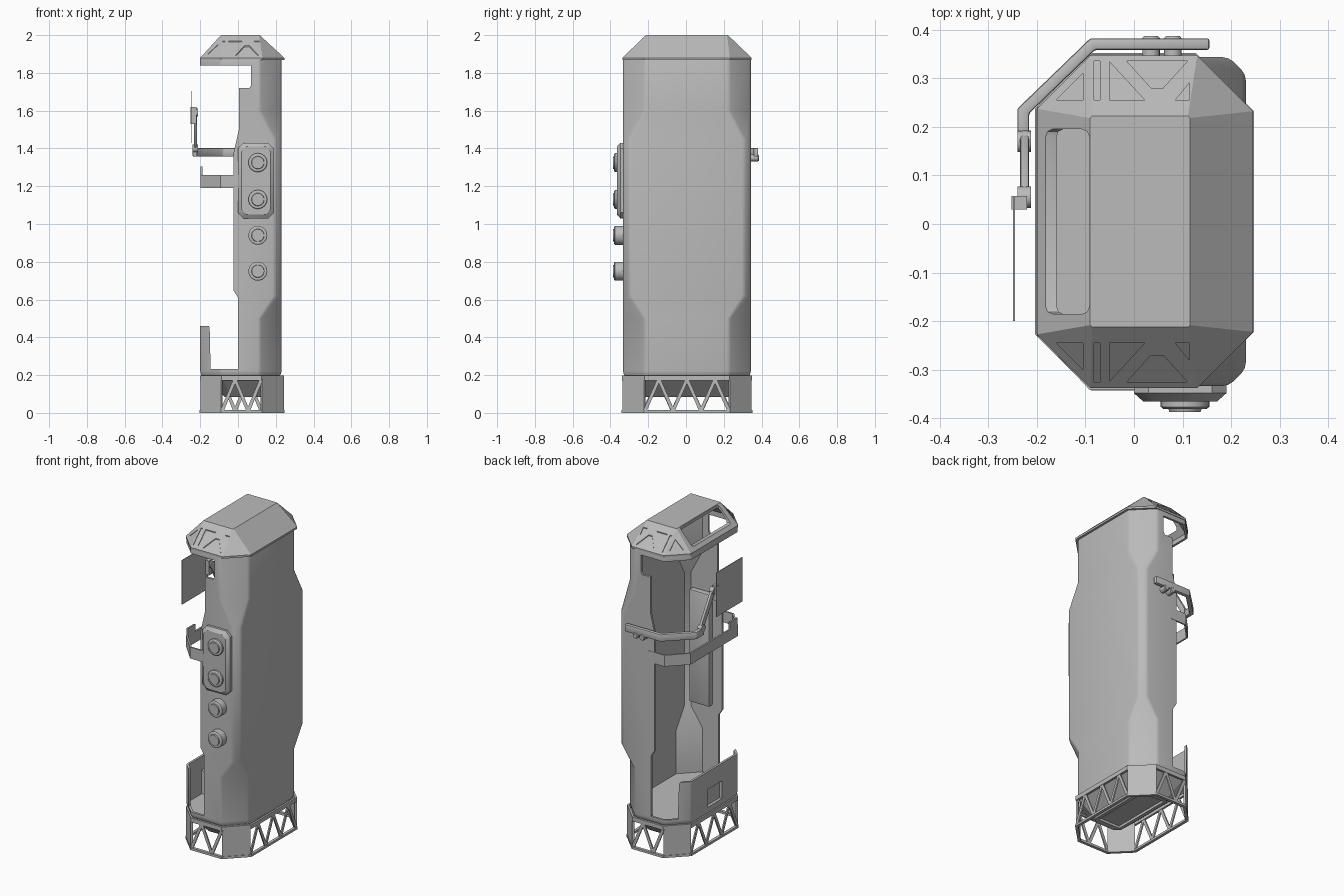
import bpy, bmesh, math
from mathutils import Matrix, Vector

if "Cube" in bpy.data.objects:
    bpy.data.objects.remove(bpy.data.objects["Cube"])

CY = 0.005  # middle of the body in depth
parts = []

grey = bpy.data.materials.new("plain grey")
grey.use_nodes = True
grey.diffuse_color = (0.5, 0.5, 0.5, 1)
grey.node_tree.nodes["Principled BSDF"].inputs["Base Color"].default_value = (0.5, 0.5, 0.5, 1)


def finish(name, bm):
    bmesh.ops.recalc_face_normals(bm, faces=bm.faces)
    mesh = bpy.data.meshes.new(name)
    bm.to_mesh(mesh)
    bm.free()
    mesh.materials.append(grey)
    ob = bpy.data.objects.new(name, mesh)
    bpy.context.collection.objects.link(ob)
    parts.append(ob)
    return ob


def loft(name, rings):
    """Skin closed rings of 3D points, with end caps."""
    bm = bmesh.new()
    loops = [[bm.verts.new(p) for p in ring] for ring in rings]
    n = len(loops[0])
    for a, b in zip(loops, loops[1:]):
        for i in range(n):
            j = (i + 1) % n
            bm.faces.new((a[i], a[j], b[j], b[i]))
    bm.faces.new(loops[0][::-1])
    bm.faces.new(loops[-1])
    return finish(name, bm)


def octagon(z, x0, x1, hy, cl, cr, t=0.0):
    """Chamfered rectangle at height z, inset by t."""
    x0, x1, hy = x0 + t, x1 - t, hy - t
    cl, cr = max(cl - 0.586 * t, 0.003), max(cr - 0.586 * t, 0.003)
    half = [(x0, hy - cl), (x0 + cl, hy), (x1 - cr, hy), (x1, hy - cr)]
    pts = [(x, -y) for x, y in half] + half[::-1]
    return [(x, y + CY, z) for x, y in pts]


def bars(name, items):
    """Boxes given as (start, end, normal, thickness, width)."""
    bm = bmesh.new()
    for p, q, n, t, w in items:
        p, q, n = Vector(p), Vector(q), Vector(n).normalized()
        d = q - p
        s = d.normalized().cross(n)
        m = Matrix((d, n * t, s * w)).transposed().to_4x4()
        m.translation = (p + q) / 2
        bmesh.ops.create_cube(bm, size=1, matrix=m)
    return finish(name, bm)


def box(name, x0, x1, y0, y1, z0, z1):
    ym, zm = (y0 + y1) / 2, (z0 + z1) / 2
    return bars(name, [((x0, ym, zm), (x1, ym, zm), (0, 1, 0), y1 - y0, z1 - z0)])


def bake(ob):
    dg = bpy.context.evaluated_depsgraph_get()
    mesh = bpy.data.meshes.new_from_object(ob.evaluated_get(dg))
    ob.modifiers.clear()
    ob.data = mesh


def bevel(ob, width, segments=2):
    m = ob.modifiers.new("bevel", "BEVEL")
    m.width, m.segments, m.limit_method = width, segments, "ANGLE"
    m.angle_limit = math.radians(28)
    bake(ob)
    return ob


def cut(ob, cutter):
    m = ob.modifiers.new("cut", "BOOLEAN")
    m.object, m.operation, m.solver = cutter, "DIFFERENCE", "EXACT"
    bake(ob)
    parts.remove(cutter)
    bpy.data.objects.remove(cutter)


def ribbon(name, path, z0, z1, t, closed=False):
    """Upright band following a plan path."""
    bm = bmesh.new()
    lo = [bm.verts.new((p[0], p[1], z0)) for p in path]
    hi = [bm.verts.new((p[0], p[1], z1)) for p in path]
    n = len(path)
    for i in range(n if closed else n - 1):
        j = (i + 1) % n
        bm.faces.new((lo[i], lo[j], hi[j], hi[i]))
    ob = finish(name, bm)
    m = ob.modifiers.new("thickness", "SOLIDIFY")
    m.thickness, m.offset, m.use_even_offset = t, 0, True
    bake(ob)
    return ob


def disc_stack(name, centre, axis, profile, sides=32):
    """Turned part: profile is (distance along axis, radius)."""
    rot = Vector(axis).to_track_quat("Z", "Y")
    rings = []
    for h, r in profile:
        ring = [Vector((r * math.cos(a), r * math.sin(a), h))
                for a in (math.tau * i / sides for i in range(sides))]
        rings.append([rot @ v + Vector(centre) for v in ring])
    return loft(name, rings)


# Body shell: chamfered column whose rear corners fill out in the middle
levels = [(0.21, 0.115), (0.5, 0.115), (0.62, 0.035), (1.45, 0.035), (1.6, 0.115)]


def body(z, c, t=0.0):
    return octagon(z, -0.2, 0.23, 0.338, 0.11, c, t)


shell = loft("body_shell", [body(0.19, 0.115, 0.012)] + [body(z, c) for z, c in levels]
             + [body(1.88, 0.115)])
bevel(shell, 0.014)
cut(shell, loft("cavity", [body(0.228, 0.115, 0.014)] + [body(z, c, 0.014) for z, c in levels[1:]]
                + [body(1.95, 0.115, 0.014)]))
opening = [(-0.4, 0.46), (-0.155, 0.46), (-0.15, 0.45), (-0.145, 0.232), (0.0, 0.232), (0.0, 0.61),
           (-0.025, 0.65), (-0.025, 1.37), (0.005, 1.5), (0.005, 1.72), (0.06, 1.72),
           (0.07, 1.735), (0.07, 1.84), (-0.4, 1.84)]
cut(shell, loft("opening", [[(x, y, z) for x, z in opening] for y in (-0.6, 0.6)]))

# Recessed block in the low wall
block = loft("low_wall_block", [[(x, y, z) for y, z in ((-w, 0.22), (w, 0.22), (w, h), (-w, h))]
                                for x, w, h in ((-0.192, 0.095, 0.38), (-0.163, 0.08, 0.36))])
for ob in (shell, block):
    cut(ob, box("recess", -0.3, -0.182, -0.07, 0.075, 0.24, 0.35))

# Sloped cap, hollow, open towards the left-hand slope
TOP = (-0.09, 0.115, 0.217)


def cap_rings(t):
    return [octagon(1.868 - t, -0.2, 0.245, 0.342, 0.11, 0.115, t),
            octagon(1.88 - t, -0.2, 0.245, 0.342, 0.11, 0.115, t),
            octagon(2.0 - t, *TOP, 0.004, 0.004, t * 0.4)]


cap = loft("cap", cap_rings(0))
cut(cap, loft("cap_cavity", cap_rings(0.013)))
cut(cap, bevel(box("cap_opening", -0.35, -0.092, -0.185, 0.195, 1.9, 2.2), 0.015))


def roof(x, y):
    dx, dy = TOP[0] - x, abs(y) - TOP[2]
    return 2.0 - 0.12 * max(dx / 0.11, dy / 0.125, (dx + dy) / 0.125)


# Truss pattern engraved in the front and back slopes
panels = [[(-0.16, 0.25), (-0.105, 0.25), (-0.105, 0.305)],
          [(-0.082, 0.25), (-0.07, 0.25), (-0.07, 0.33), (-0.082, 0.33)],
          [(-0.05, 0.25), (0.022, 0.25), (-0.05, 0.328)],
          [(-0.015, 0.33), (0.11, 0.33), (0.06, 0.275), (0.035, 0.275)],
          [(0.085, 0.25), (0.114, 0.25), (0.114, 0.285)]]
for side in (-1, 1):
    for tri in panels:
        cut(cap, loft("engraving", [[(x, side * y + CY, roof(x, y) + h) for x, y in tri]
                                    for h in (-0.006, 0.05)]))

# Base: collar, tapered underside and open truss skirt
plan = [(p[0], p[1]) for p in octagon(0, -0.195, 0.238, 0.338, 0.11, 0.115)]
ribbon("base_collar", plan, 0.172, 0.198, 0.012, True)
ribbon("base_foot_rim", plan, 0.0, 0.014, 0.018, True)
under = loft("tapered_underside", [octagon(0.2, -0.18, 0.222, 0.325, 0.1, 0.105),
                                   octagon(0.18, -0.18, 0.222, 0.325, 0.1, 0.105),
                                   octagon(0.085, -0.07, 0.12, 0.23, 0.03, 0.03)])
cut(under, box("underside_recess", -0.05, 0.1, -0.19, 0.2, 0.0, 0.1))
truss = []
for i in range(8):
    a, b = Vector((*plan[i], 0)), Vector((*plan[(i + 1) % 8], 0))
    d = b - a
    normal = Vector((d.y, -d.x, 0))
    if i % 2 == 0:  # corner plates
        ribbon("corner_plate", [plan[i], plan[(i + 1) % 8]], 0.0, 0.19, 0.012)
        continue
    n = 6 if d.length > 0.3 else 3
    for k in range(n):
        z0, z1 = (0.01, 0.178) if k % 2 == 0 else (0.178, 0.01)
        p, q = a + d * (k / n), a + d * ((k + 1) / n)
        truss.append((p + Vector((0, 0, z0)), q + Vector((0, 0, z1)), normal, 0.008, 0.018))
bars("base_truss", truss)

# Control panel and buttons on the front
pad = [(z, x) for z, x in ((1.03, 0.03), (1.03, 0.16), (1.06, 0.19), (1.4, 0.19),
                           (1.43, 0.16), (1.43, 0.03), (1.4, 0.0), (1.06, 0.0))]
loft("button_panel", [[(0.095 + (x - 0.095) * s, y, 1.23 + (z - 1.23) * r) for z, x in pad]
                      for y, s, r in ((-0.325, 1, 1), (-0.348, 1, 1), (-0.365, 0.8, 0.9))])
for z, start in ((1.325, 0.03), (1.13, 0.03), (0.94, 0.0), (0.75, 0.0)):
    disc_stack("button", (0.105, -0.33, z), (0, -1, 0),
               [(start, 0.05), (0.046, 0.05), (0.05, 0.045), (0.051, 0.034), (0.057, 0.032)])
bevel(box("button_backing", 0.04, 0.18, -0.325, -0.285, 0.66, 1.36), 0.008)

# Flat strap round the open side, with its clip
strap = [(0.02, 0.34), (-0.09, 0.34), (-0.193, 0.235), (-0.193, -0.225), (-0.09, -0.335), (0.03, -0.335)]
ribbon("strap", strap, 1.19, 1.26, 0.01)
bevel(box("strap_clip", 0.0, 0.05, -0.348, -0.325, 1.195, 1.265), 0.008)
box("strap_tab", -0.198, -0.188, -0.225, -0.15, 1.25, 1.305)

# Swing arm on the back, carrying a thin plate
arm = [(0.155, 0.37), (-0.085, 0.37), (-0.228, 0.232), (-0.228, 0.16)]
bevel(ribbon("swing_arm", arm, 1.357, 1.402, 0.024), 0.005)
for x in (0.035, 0.08):
    disc_stack("arm_knob", (x, 0.335, 1.35), (0, 1, 0), [(0, 0.018), (0.047, 0.018), (0.052, 0.014)], 20)
bevel(bars("arm_link", [((-0.225, 0.185, 1.38), (-0.225, 0.05, 1.6), (1, 0, 0), 0.018, 0.035)]), 0.005)
for y, z in ((0.17, 1.4), (0.055, 1.59)):
    disc_stack("arm_pivot", (-0.24, y, z), (1, 0, 0), [(0, 0.022), (0.028, 0.022)], 20)
box("plate_mount", -0.252, -0.22, 0.03, 0.058, 1.53, 1.62)
box("thin_plate", -0.249, -0.245, -0.2, 0.055, 1.43, 1.705)

# Smooth shading with sharp creases
bpy.ops.object.select_all(action="DESELECT")
for ob in parts:
    ob.select_set(True)
bpy.context.view_layer.objects.active = shell
bpy.ops.object.shade_smooth_by_angle(angle=math.radians(30))
